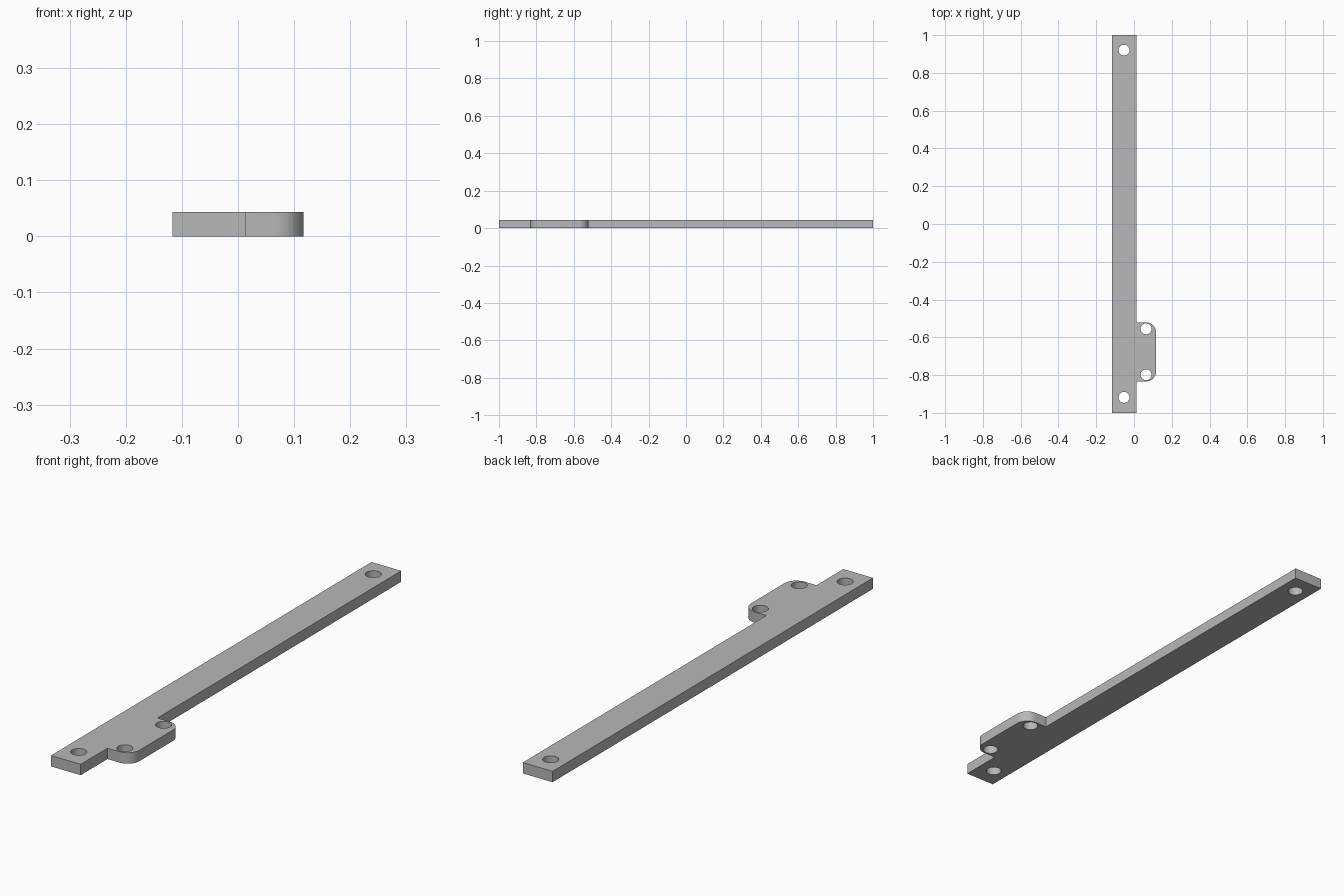
import bpy, bmesh
from math import sin, cos, pi, radians

if "Cube" in bpy.data.objects:
    bpy.data.objects.remove(bpy.data.objects["Cube"])

THICK = 0.043
LEFT, STEP, RIGHT = -0.117, 0.013, 0.117      # bar side, bar/tab side, tab side
TAB_LOW, TAB_HIGH = -0.833, -0.521
CORNER, HOLE = 0.052, 0.029


def arc(cx, cy, r, start, end, steps):
    """Points along a circular arc, angles in degrees."""
    angles = [radians(start + (end - start) * i / steps) for i in range(steps + 1)]
    return [(cx + r * cos(a), cy + r * sin(a)) for a in angles]


def add_loop(bm, points):
    verts = [bm.verts.new((x, y, 0)) for x, y in points]
    return [bm.edges.new((v, verts[i - 1])) for i, v in enumerate(verts)]


# Outline: long bar with a rounded mounting tab on one side
outline = [(LEFT, 1), (LEFT, -1), (STEP, -1), (STEP, TAB_LOW)]
outline += arc(RIGHT - CORNER, TAB_LOW + CORNER, CORNER, -90, 0, 12)
outline += arc(RIGHT - CORNER, TAB_HIGH - CORNER, CORNER, 0, 90, 12)
outline += [(STEP, TAB_HIGH), (STEP, 1)]

# Screw holes: one at each bar end, two in the tab
holes = [(-0.053, 0.92), (-0.053, -0.918), (0.064, -0.555), (0.064, -0.798)]

bm = bmesh.new()
edges = add_loop(bm, outline)
for x, y in holes:
    edges += add_loop(bm, arc(x, y, HOLE, 0, 360, 32)[:-1])
bmesh.ops.triangle_fill(bm, edges=edges, use_beauty=True, normal=(0, 0, 1))

# Give the plate its thickness
grown = bmesh.ops.extrude_face_region(bm, geom=bm.faces[:], use_keep_orig=True)
top = [g for g in grown["geom"] if isinstance(g, bmesh.types.BMVert)]
bmesh.ops.translate(bm, verts=top, vec=(0, 0, THICK))
bmesh.ops.recalc_face_normals(bm, faces=bm.faces[:])

mesh = bpy.data.meshes.new("mounting_bar")
bm.to_mesh(mesh)
bm.free()
bar = bpy.data.objects.new("mounting_bar", mesh)
bpy.context.collection.objects.link(bar)

# Plain grey finish
grey = bpy.data.materials.new("plain_grey")
grey.use_nodes = True
colour = (0.48, 0.48, 0.48, 1)
grey.diffuse_color = colour
grey.node_tree.nodes["Principled BSDF"].inputs["Base Color"].default_value = colour
mesh.materials.append(grey)

bpy.ops.object.select_all(action="DESELECT")
bar.select_set(True)
bpy.context.view_layer.objects.active = bar
bpy.ops.object.shade_smooth_by_angle(angle=radians(30))
